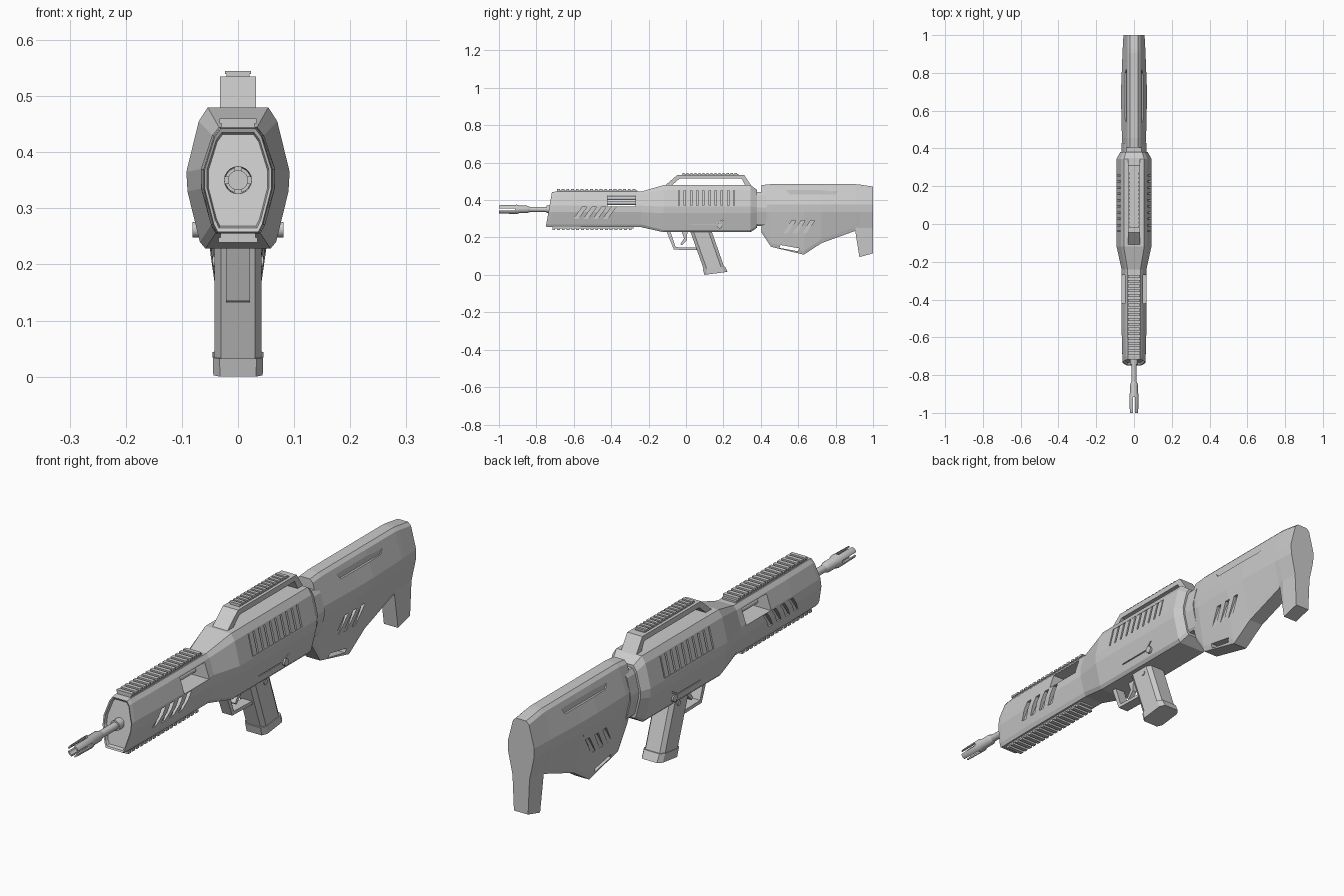
import bpy, bmesh
from math import sin, cos, pi, radians

if "Cube" in bpy.data.objects:
    bpy.data.objects.remove(bpy.data.objects["Cube"], do_unlink=True)

grey = bpy.data.materials.new("matte grey")
grey.use_nodes = True
COLOR = (0.6, 0.6, 0.6, 1)
grey.diffuse_color = COLOR
grey.node_tree.nodes["Principled BSDF"].inputs["Base Color"].default_value = COLOR


def loft(name, rings, smooth=False):
    """Skin a list of equal-length rings and cap both ends."""
    bm = bmesh.new()
    rows = [[bm.verts.new(p) for p in ring] for ring in rings]
    n = len(rows[0])
    for a, b in zip(rows, rows[1:]):
        for i in range(n):
            j = (i + 1) % n
            bm.faces.new((a[i], a[j], b[j], b[i]))
    bm.faces.new(rows[0][::-1])
    bm.faces.new(rows[-1])
    bmesh.ops.recalc_face_normals(bm, faces=bm.faces)
    mesh = bpy.data.meshes.new(name)
    bm.to_mesh(mesh)
    bm.free()
    mesh.materials.append(grey)
    obj = bpy.data.objects.new(name, mesh)
    bpy.context.collection.objects.link(obj)
    if smooth:
        bpy.ops.object.select_all(action='DESELECT')
        obj.select_set(True)
        bpy.context.view_layer.objects.active = obj
        bpy.ops.object.shade_smooth_by_angle(angle=radians(35))
    return obj


def side_prism(name, pts, x0, x1):
    """Extrude a (y, z) outline across x."""
    return loft(name, [[(x, y, z) for y, z in pts] for x in (x0, x1)])


def long_prism(name, pts, y0, y1):
    """Extrude an (x, z) outline along y."""
    return loft(name, [[(x, y, z) for x, z in pts] for y in (y0, y1)])


def box(name, x0, x1, y0, y1, z0, z1):
    return side_prism(name, [(y0, z0), (y1, z0), (y1, z1), (y0, z1)], x0, x1)


def tube(name, profile, x=0.0, z=0.35, n=20):
    """Turn a (y, radius) profile around the y axis."""
    return loft(name, [[(x + r * cos(2 * pi * i / n), y, z + r * sin(2 * pi * i / n))
                        for i in range(n)] for y, r in profile], True)


def section(y, half, lean=0.0, s=1.0, zc=0.35):
    """Mirror a half outline (x, z) listed top to bottom."""
    full = half + [(-x, z) for x, z in reversed(half)]
    return [(x * s, y + lean * (z - zc), zc + (z - zc) * s) for x, z in full]


def cut(obj, cutters):
    for c in cutters:
        m = obj.modifiers.new("cut", 'BOOLEAN')
        m.operation, m.solver, m.object = 'DIFFERENCE', 'EXACT', c
    deps = bpy.context.evaluated_depsgraph_get()
    mesh = bpy.data.meshes.new_from_object(obj.evaluated_get(deps))
    obj.modifiers.clear()
    obj.data = mesh
    for c in cutters:
        bpy.data.objects.remove(c, do_unlink=True)


def slanted(y, z0, z1, w, lean):
    return [(y, z0), (y + w, z0), (y + w + lean, z1), (y + lean, z1)]


def rail(name, count, y0, y1, z0, z1, w):
    """Base strip with evenly spaced teeth."""
    mid = (z0 + z1) / 2
    box(name + "_base", -w * 0.9, w * 0.9, y0, y1, z0, mid)
    step = (y1 - y0) / count
    for i in range(count):
        y = y0 + i * step
        box(name + "_tooth", -w, w, y, y + step * 0.6, min(mid, z1), max(mid, z1))


SIDES = (-1, 1)

# Handguard with a rim, recessed front plate, side window and slanted vents
hand = [(.034, .445), (.046, .43), (.066, .37), (.066, .335), (.048, .27), (.04, .255)]
slim = [(x * .93, z) for x, z in hand]
handguard = loft("handguard", [
    section(-.718, slim, .17, .86), section(-.73, slim, .17, .9),
    section(-.733, slim, .17, .97), section(-.715, slim, .17),
    section(-.55, hand), section(-.24, hand)])
cutters = [box("window_cutter", -.2, .2, -.42, -.265, .365, .425)]
for s in SIDES:
    for i in range(4):
        cutters.append(side_prism("vent_cutter", slanted(-.60 + i * .052, .30, .362, .024, .045),
                                  s * .05, s * .2))
cut(handguard, cutters)
for z in (.385, .41):
    tube("gas_rod", [(-.43, .011), (-.255, .011)], z=z)
rail("top_rail", 17, -.69, -.26, .443, .46, .033)
rail("bottom_rail", 17, -.715, -.28, .257, .239, .035)

# Receiver
body = [(.054, .48), (.07, .455), (.092, .365), (.09, .33), (.068, .24), (.058, .228)]
receiver = loft("receiver", [section(-.27, hand), section(-.24, hand), section(-.12, body),
                             section(.345, body), section(.38, body, s=.8)])
cutters = []
for s in SIDES:
    cutters.append(long_prism("panel_cutter", [(s * .06, .45), (s * .2, .45), (s * .2, .37),
                                               (s * .08, .37)], -.04, .26))
    # Seam running along the lower flank
    cutters.append(side_prism("seam_cutter", [(.02, .266), (.16, .266), (.2, .29), (.196, .293),
                                              (.158, .27), (.02, .27)], s * .071, s * .2))
cut(receiver, cutters)
for s in SIDES:
    for i in range(9):
        y = -.035 + i * .033
        long_prism("panel_rib", [(s * .055, .45), (s * .07, .45), (s * .0895, .37),
                                 (s * .075, .37)], y, y + .025)
    loft("receiver_pin", [[(x * s, .18 + .014 * cos(i * pi / 6), .262 + .014 * sin(i * pi / 6))
                           for i in range(12)] for x in (.06, .081)], True)

# Carry handle arch with its rail
outer = [(-.115, .475), (-.045, .535), (.31, .535), (.35, .475)]
inner = [(.318, .475), (.298, .514), (-.035, .514), (-.08, .475)]
handle = side_prism("carry_handle", outer + inner, -.032, .032)
rail("handle_rail", 14, -.02, .28, .533, .545, .023)

# Neck joining receiver and stock
loft("neck", [section(y, body, s=.72) for y in (.37, .43)])


# Shoulder stock
def stock_ring(y, top, bottom, width, foot=None):
    low = foot or bottom + .02
    return section(y, [(.022, top), (.034, top - .012), (width, .375), (width * .97, .335),
                       (.036, low), (.03, bottom)])


stock = loft("stock", [
    stock_ring(.405, .48, .225, .06), stock_ring(.455, .485, .15, .064),
    stock_ring(.63, .485, .108, .068), stock_ring(.725, .485, .17, .068),
    stock_ring(.905, .485, .235, .061, .255), stock_ring(.927, .483, .095, .06, .25),
    stock_ring(1.0, .472, .115, .056, .25)])
cutters = [side_prism("sling_cutter", [(.5, .144), (.6, .126), (.605, .142), (.505, .16)], -.2, .2)]
for s in SIDES:
    for i in range(3):
        cutters.append(side_prism("stock_vent_cutter",
                                  slanted(.52 + i * .05, .22, .29, .022, .045), s * .047, s * .2))
    cutters.append(side_prism("cheek_cutter", [(.515, .48), (.555, .43), (.80, .43), (.84, .48)],
                              s * .041, s * .2))
cut(stock, cutters)


# Pistol grip with base cap
def grip_ring(y0, y1, z0, z1, w):
    c = .012
    plan = [(-w + c, 0), (w - c, 0), (w, .15), (w, .85), (w - c, 1), (-w + c, 1),
            (-w, .85), (-w, .15)]
    return [(x, y0 + (y1 - y0) * t, z0 + (z1 - z0) * t) for x, t in plan]


loft("grip", [grip_ring(.02, .135, .24, .24, .042), grip_ring(.095, .203, .03, .045, .042)])
loft("grip_cap", [grip_ring(.09, .208, .032, .046, .045), grip_ring(.098, .222, 0, .016, .044)])
loft("grip_pin", [[(x, .105 + .01 * cos(i * pi / 6), .205 + .01 * sin(i * pi / 6))
                   for i in range(12)] for x in (-.045, .045)], True)

# Trigger guard and trigger
side_prism("trigger_guard", [(-.105, .235), (-.065, .135), (.06, .132), (.058, .145),
                             (-.055, .148), (-.085, .235)], -.021, .021)
side_prism("trigger", [(-.025, .235), (-.01, .195), (-.03, .165), (-.022, .158),
                       (.004, .185), (.008, .235)], -.009, .009)

# Barrel and slotted muzzle
tube("barrel", [(-.88, .014), (-.70, .014)])
tube("barrel_collar", [(-.745, .02), (-.70, .02)])
muzzle = tube("muzzle", [(-.835, .014), (-.85, .02), (-.89, .02), (-.905, .025), (-1, .023),
                         (-1, .017), (-.91, .017)])
cut(muzzle, [box("slot_cutter", -.006, .006, -1.1, -.915, .3, .4),
             box("slot_cutter", -.05, .05, -1.1, -.915, .344, .356)])
